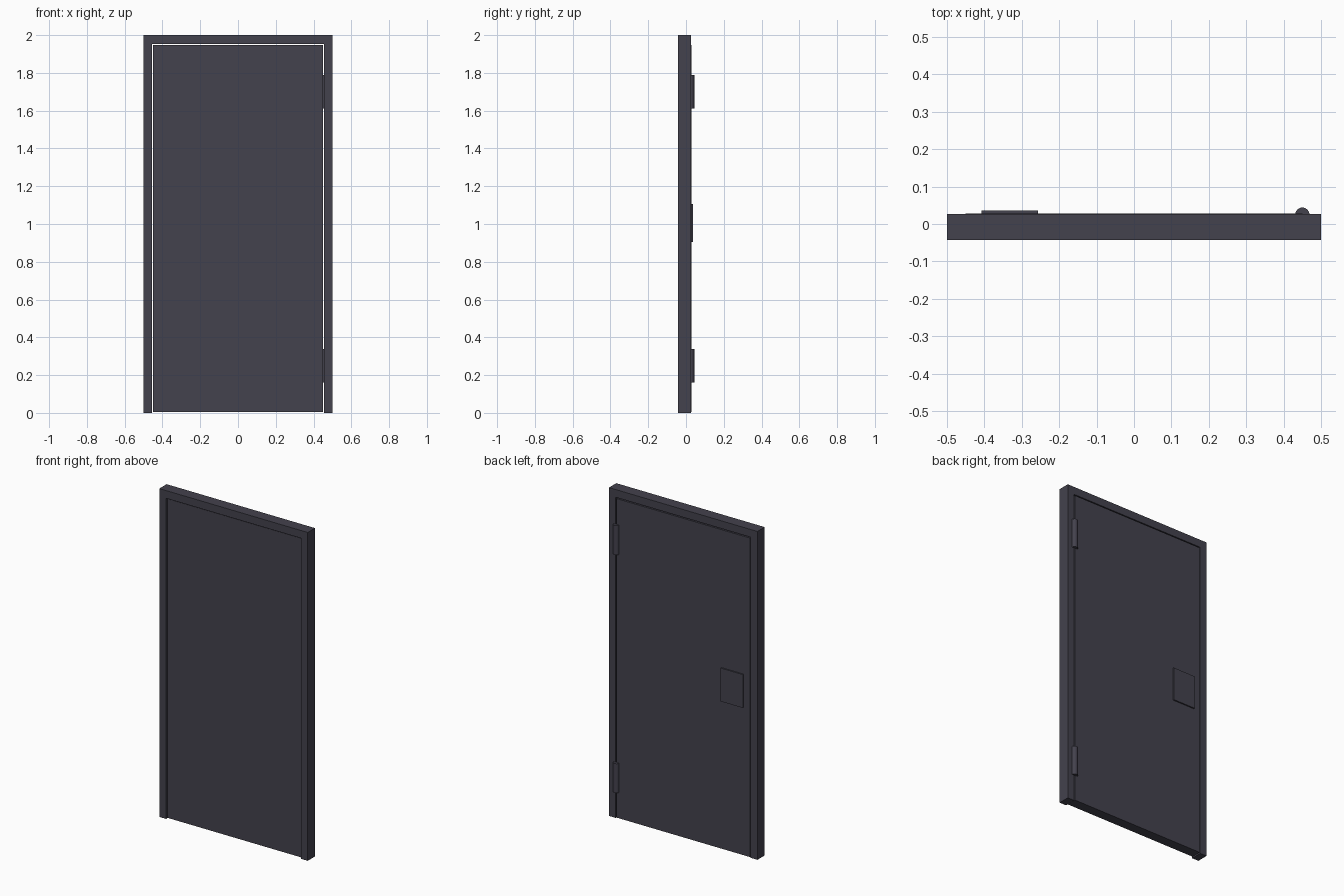
import bpy, math

if "Cube" in bpy.data.objects:
    bpy.data.objects.remove(bpy.data.objects["Cube"])

steel = bpy.data.materials.new("dark_slate_metal")
steel.diffuse_color = (0.057, 0.054, 0.075, 1)
steel.use_nodes = True
steel.node_tree.nodes["Principled BSDF"].inputs["Base Color"].default_value = steel.diffuse_color


def finish(ob, name):
    ob.name = name
    ob.data.materials.append(steel)
    return ob


def box(name, x, y, z):
    bpy.ops.mesh.primitive_cube_add(size=1, location=[(a + b) / 2 for a, b in (x, y, z)])
    ob = bpy.context.object
    ob.scale = [b - a for a, b in (x, y, z)]
    bpy.ops.object.transform_apply(location=False, rotation=False, scale=True)
    return finish(ob, name)


# door frame: one U-shaped profile pushed through the wall depth
W, I, TOP, F, B = 0.5, 0.455, 1.953, -0.043, 0.027
outline = [(-W, 0), (-W, 2), (W, 2), (W, 0), (I, 0), (I, TOP), (-I, TOP), (-I, 0)]
n = len(outline)
verts = [(x, y, z) for y in (F, B) for x, z in outline]
quads = [(0, 1, 6, 7), (1, 2, 5, 6), (2, 3, 4, 5)]
faces = [q[::-1] for q in quads] + [tuple(i + n for i in q) for q in quads]
faces += [(i, (i + 1) % n, (i + 1) % n + n, i + n) for i in range(n)]
mesh = bpy.data.meshes.new("door_frame")
mesh.from_pydata(verts, [], faces)
frame = bpy.data.objects.new("door_frame", mesh)
bpy.context.collection.objects.link(frame)
finish(frame, "door_frame")
bpy.context.view_layer.objects.active = frame
frame.select_set(True)
bpy.ops.object.mode_set(mode='EDIT')
bpy.ops.mesh.select_all(action='SELECT')
bpy.ops.mesh.normals_make_consistent(inside=False)
bpy.ops.object.mode_set(mode='OBJECT')

# door leaf, with a thin gap to the frame
box("door_leaf", (-0.45, 0.45), (-0.034, 0.028), (0.004, 1.947))

# lock plate on the back
box("lock_plate", (-0.408, -0.257), (0.02, 0.036), (0.904, 1.107))

# hinge barrels
for name, z in (("lower_hinge", 0.25), ("upper_hinge", 1.70)):
    bpy.ops.mesh.primitive_cylinder_add(vertices=24, radius=0.019, depth=0.178,
                                        location=(0.45, 0.025, z))
    finish(bpy.context.object, name)
    bpy.ops.object.shade_smooth_by_angle(angle=math.radians(35))
